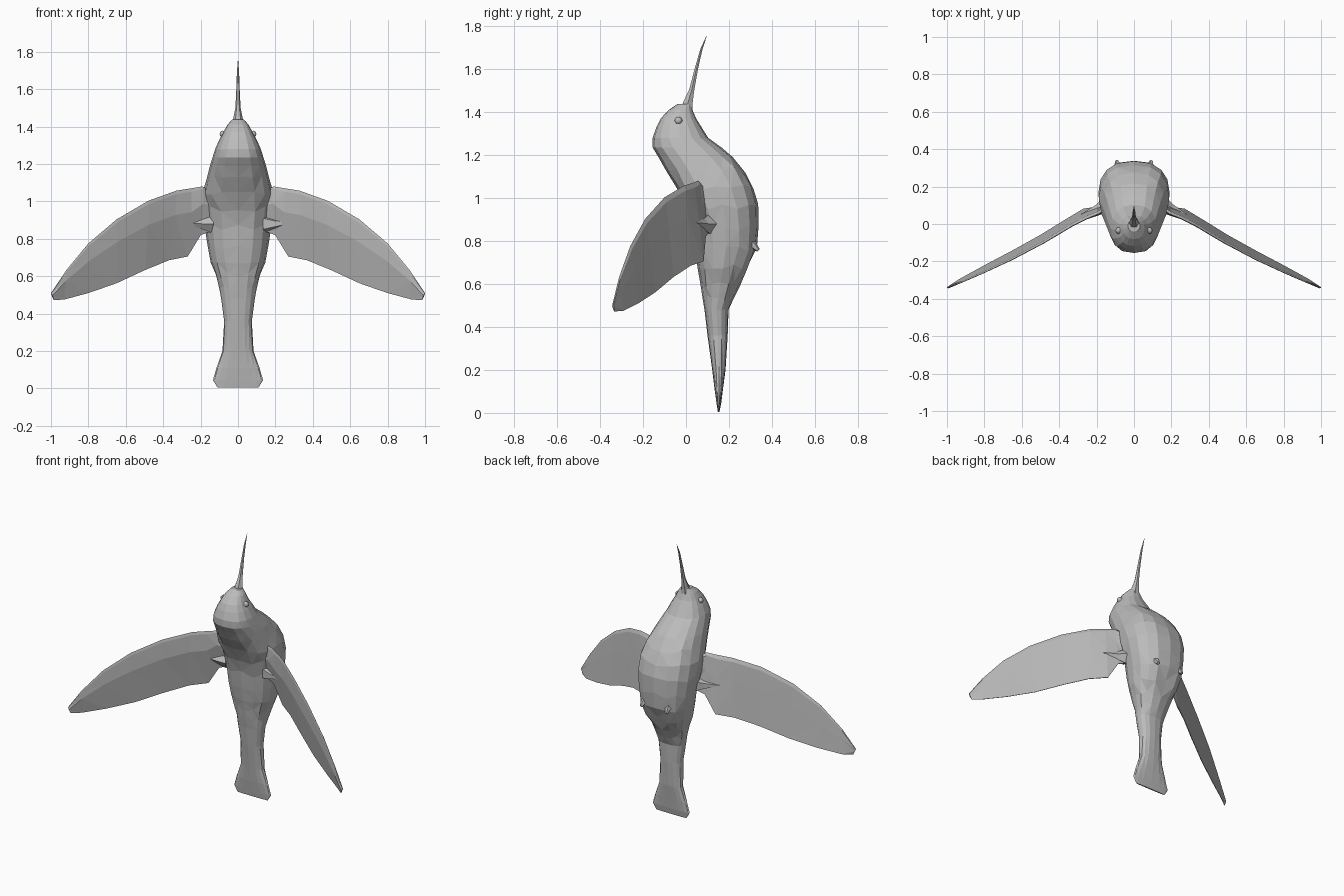
import bpy, bmesh, math, random
from mathutils import Vector

random.seed(4)
cube = bpy.data.objects.get("Cube")
if cube:
    bpy.data.objects.remove(cube, do_unlink=True)

grey = bpy.data.materials.new("plain grey")
grey.use_nodes = True
grey.diffuse_color = (0.5, 0.5, 0.5, 1)
grey.node_tree.nodes["Principled BSDF"].inputs["Base Color"].default_value = (0.5, 0.5, 0.5, 1)


def finish(name, bm):
    """Turn a bmesh into a flat shaded grey object."""
    bmesh.ops.recalc_face_normals(bm, faces=bm.faces)
    mesh = bpy.data.meshes.new(name)
    bm.to_mesh(mesh)
    bm.free()
    mesh.materials.append(grey)
    obj = bpy.data.objects.new(name, mesh)
    bpy.context.collection.objects.link(obj)
    return obj


def loft(name, rings):
    """Skin a list of equal point rings and cap both ends."""
    bm = bmesh.new()
    loops = [[bm.verts.new(p) for p in ring] for ring in rings]
    n = len(loops[0])
    for a, b in zip(loops, loops[1:]):
        for i in range(n):
            j = (i + 1) % n
            bm.faces.new((a[i], a[j], b[j], b[i]))
    bm.faces.new(loops[0])
    bm.faces.new(loops[-1])
    bmesh.ops.triangulate(bm, faces=[f for f in bm.faces if len(f.verts) == 4])
    return finish(name, bm)


def tube(name, path, sides=6):
    """Tapered limb through (x, y, z, radius) points, ringed across its run."""
    rings = []
    for k, (x, y, z, r) in enumerate(path):
        a, b = path[max(k - 1, 0)], path[min(k + 1, len(path) - 1)]
        run = Vector(b[:3]) - Vector(a[:3])
        turn = run.to_track_quat('Z', 'Y')
        ring = []
        for i in range(sides):
            t = math.tau * i / sides
            ring.append(Vector((x, y, z)) + turn @ Vector((r * math.cos(t), r * math.sin(t), 0)))
        rings.append(ring)
    return loft(name, rings)


def bulge_out(value, power):
    """Push a sine or cosine outwards for a fuller, boxier section."""
    return math.copysign(abs(value) ** power, value)


# Body and tail: height, front y, rear y, half width
body = [
    (0.005, .148, .156, .11), (.045, .142, .164, .134), (.11, .133, .172, .115),
    (.2, .122, .184, .083), (.36, .1, .194, .074), (.48, .086, .198, .09),
    (.54, .078, .222, .1), (.6, .068, .252, .118), (.68, .055, .292, .146),
    (.76, .042, .33, .164), (.86, .03, .338, .178), (.96, .005, .336, .19),
    (1.05, -.045, .315, .188), (1.13, -.095, .275, .167), (1.19, -.128, .218, .15),
    (1.235, -.155, .165, .136), (1.28, -.155, .103, .122), (1.33, -.138, .072, .1),
    (1.37, -.118, .047, .078), (1.41, -.08, .03, .056), (1.437, -.04, .022, .032),
]
SIDES = 16
rings = []
for z, front, rear, width in body:
    wobble = .014 if .5 < z < 1.15 else 0
    ring = []
    for i in range(SIDES):
        t = math.tau * i / SIDES
        x = bulge_out(math.sin(t), .78) * width
        y = (front + rear) / 2 - bulge_out(math.cos(t), .92) * (rear - front) / 2
        dz = random.uniform(-wobble, wobble)
        # Keep the left and right halves alike
        if i > SIDES // 2:
            dz = ring[SIDES - i].z - z
        ring.append(Vector((x, y, z + dz)))
    rings.append(ring)
loft("body", rings)

# Beak
tube("beak", [(0, 0, 1.38, .036), (0, .008, 1.44, .026), (0, .026, 1.5, .014),
              (0, .048, 1.6, .009), (0, .071, 1.69, .006), (0, .096, 1.755, .001)])

# Wings: leading point, then trailing point, from root to tip
wing = [
    (.12, .1, 1.04, .12, .11, .85), (.19, .055, 1.08, .2, .09, .82),
    (.25, .03, 1.07, .27, .08, .705), (.33, -.01, 1.057, .37, .02, .685),
    (.48, -.1, 1.003, .5, -.06, .632), (.65, -.19, .903, .65, -.143, .562),
    (.8, -.26, .775, .8, -.222, .51), (.92, -.312, .63, .93, -.293, .475),
    (1, -.34, .51, .985, -.334, .472),
]
# Fraction along the chord and bulge towards the front
profile = [(0, 0), (.05, .008), (.35, .024), (1, .003), (1, -.003), (.4, -.01), (.06, -.012)]

for side, label in ((1, "left"), (-1, "right")):
    rings = []
    for k, row in enumerate(wing):
        lead, trail = Vector(row[:3]), Vector(row[3:])
        taper = 1 - .8 * k / len(wing)
        ring = []
        for f, bulge in profile:
            p = lead.lerp(trail, f) + Vector((-.47, -.88, 0)) * bulge * taper
            ring.append((p.x * side, p.y, p.z))
        rings.append(ring)
    loft(label + "_wing", rings)

    # Feathered joint between body and wing
    tube(label + "_wing_joint", [(.15 * side, .1, .88, .05), (.2 * side, .078, .88, .028),
                                 (.28 * side, .052, .885, .003)], 5)

    # Tucked foot
    tube(label + "_foot", [(.08 * side, .27, .81, .03), (.088 * side, .315, .78, .018),
                           (.092 * side, .336, .757, .009)], 5)

    # Eye
    bm = bmesh.new()
    bmesh.ops.create_uvsphere(bm, u_segments=10, v_segments=8, radius=.018)
    bmesh.ops.translate(bm, verts=bm.verts, vec=(.081 * side, -.035, 1.36))
    eye = finish(label + "_eye", bm)
    eye.data.shade_smooth()
